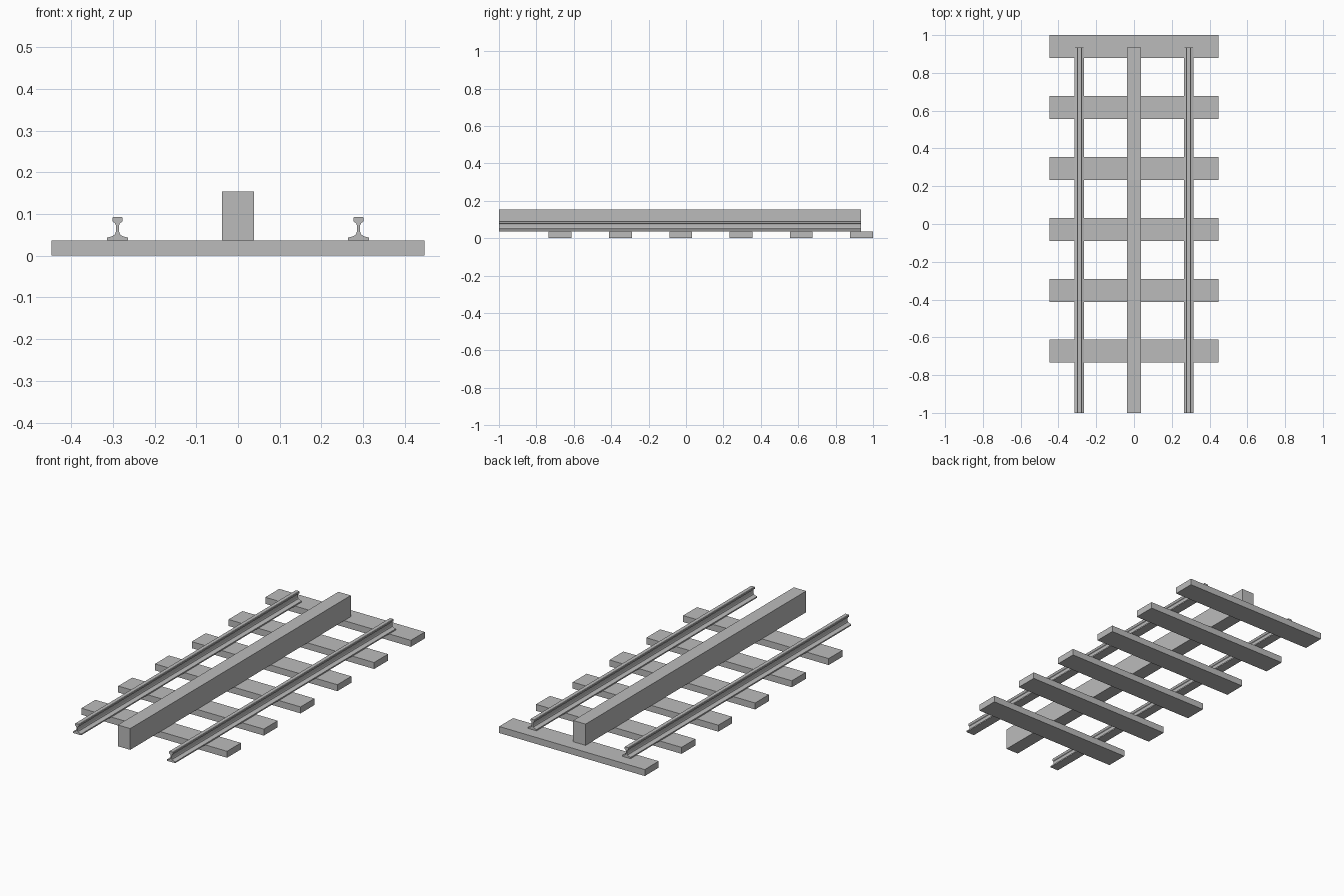
import bpy
import bmesh

cube = bpy.data.objects.get("Cube")
if cube:
    bpy.data.objects.remove(cube, do_unlink=True)

GREY = (0.5, 0.5, 0.5, 1.0)
mat = bpy.data.materials.new("plain_grey")
mat.use_nodes = True
mat.diffuse_color = GREY
mat.node_tree.nodes["Principled BSDF"].inputs["Base Color"].default_value = GREY

FRONT, BACK = -1.0, 0.935      # ends of the rails and beam
TIE_TOP = 0.036


def extrude_profile(name, profile, y0, y1, x=0.0):
    """Sweep a closed x-z profile along y into a solid bar."""
    bm = bmesh.new()
    face = bm.faces.new([bm.verts.new((x + px, y0, pz)) for px, pz in profile])
    out = bmesh.ops.extrude_face_region(bm, geom=[face])
    moved = [v for v in out["geom"] if isinstance(v, bmesh.types.BMVert)]
    bmesh.ops.translate(bm, verts=moved, vec=(0, y1 - y0, 0))
    bmesh.ops.recalc_face_normals(bm, faces=bm.faces)
    mesh = bpy.data.meshes.new(name)
    bm.to_mesh(mesh)
    bm.free()
    mesh.materials.append(mat)
    obj = bpy.data.objects.new(name, mesh)
    bpy.context.scene.collection.objects.link(obj)
    return obj


def box_profile(half, z0, z1):
    return [(-half, z0), (half, z0), (half, z1), (-half, z1)]


# Cross ties, the last one flush with the back
for i in range(6):
    y = 0.939 - i * 0.3225
    extrude_profile(f"cross_tie_{i + 1}", box_profile(0.447, 0, TIE_TOP),
                    y - 0.061, y + 0.061)

# Running rails: foot, web and rounded head, mirrored half profile
half = [(0.0255, TIE_TOP), (0.0255, 0.043), (0.012, 0.047), (0.006, 0.051),
        (0.004, 0.057), (0.004, 0.073), (0.006, 0.078), (0.011, 0.081),
        (0.0125, 0.084), (0.0125, 0.090), (0.0100, 0.093)]
rail = half + [(-x, z) for x, z in reversed(half)]
for name, x in (("left_rail", 0.289), ("right_rail", -0.289)):
    extrude_profile(name, rail, FRONT, BACK, x)

# Tall centre beam
extrude_profile("centre_beam", box_profile(0.038, TIE_TOP, 0.154), FRONT, BACK)
